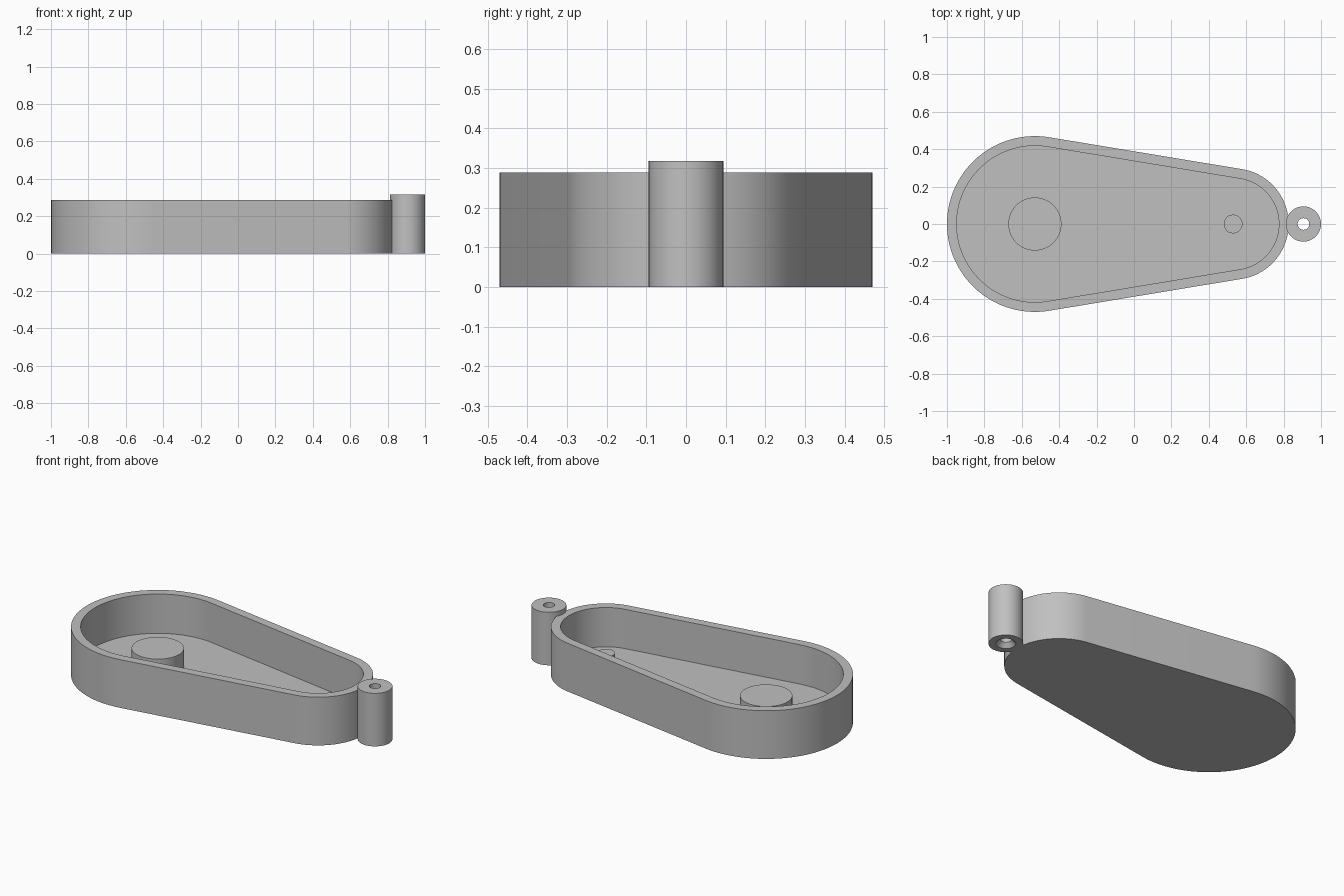
import bpy
import bmesh
from math import acos, cos, pi, radians, sin

cube = bpy.data.objects.get("Cube")
if cube:
    bpy.data.objects.remove(cube, do_unlink=True)

grey = bpy.data.materials.new("plain grey")
grey.use_nodes = True
colour = (0.53, 0.53, 0.53, 1)
grey.diffuse_color = colour
grey.node_tree.nodes["Principled BSDF"].inputs["Base Color"].default_value = colour

END_X = 0.53       # distance of both end arcs from the middle
BIG_R, SMALL_R = 0.47, 0.297
WALL, FLOOR, RIM = 0.052, 0.053, 0.288
TUBE_X, TUBE_R, TUBE_TOP = 0.906, 0.094, 0.317


def arc(cx, r, start, end, steps):
    return [(cx + r * cos(start + (end - start) * i / steps),
             r * sin(start + (end - start) * i / steps)) for i in range(steps + 1)]


def circle(cx, r, sides=64):
    return arc(cx, r, 0, 2 * pi, sides)[:-1]


def teardrop(inset):
    """Two end arcs joined by their common tangents."""
    a = acos((BIG_R - SMALL_R) / (2 * END_X))
    return (arc(END_X, SMALL_R - inset, -a, a, 40)
            + arc(-END_X, BIG_R - inset, a, 2 * pi - a, 56))


def loft(name, sections, ring=False):
    """Join (outline, height) sections; cap the ends, or close into a ring."""
    bm = bmesh.new()
    loops = [[bm.verts.new((x, y, z)) for x, y in pts] for pts, z in sections]
    pairs = list(zip(loops, loops[1:]))
    if ring:
        pairs.append((loops[-1], loops[0]))
    else:
        bm.faces.new(loops[0])
        bm.faces.new(loops[-1])
    for low, high in pairs:
        for i in range(len(low)):
            j = (i + 1) % len(low)
            bm.faces.new((low[i], low[j], high[j], high[i]))
    bmesh.ops.recalc_face_normals(bm, faces=bm.faces)
    mesh = bpy.data.meshes.new(name)
    bm.to_mesh(mesh)
    bm.free()
    mesh.materials.append(grey)
    obj = bpy.data.objects.new(name, mesh)
    bpy.context.collection.objects.link(obj)
    bpy.ops.object.select_all(action="DESELECT")
    obj.select_set(True)
    bpy.context.view_layer.objects.active = obj
    bpy.ops.object.shade_smooth_by_angle(angle=radians(30))
    return obj


# Open tray with a solid floor
outer, inner = teardrop(0), teardrop(WALL)
loft("tray", [(outer, 0), (outer, RIM), (inner, RIM), (inner, FLOOR)])

# Round posts standing on the floor
for name, x, r, top in (("large_post", -END_X, 0.142, 0.16),
                        ("small_post", END_X, 0.05, 0.131)):
    loft(name, [(circle(x, r), FLOOR - 0.01), (circle(x, r), top)])

# Hinge tube with a through hole, countersunk underneath
wall, hole, sink = (circle(TUBE_X, r) for r in (TUBE_R, 0.031, 0.054))
loft("hinge_tube", [(wall, 0), (wall, TUBE_TOP), (hole, TUBE_TOP),
                    (hole, 0.026), (sink, 0)], ring=True)
